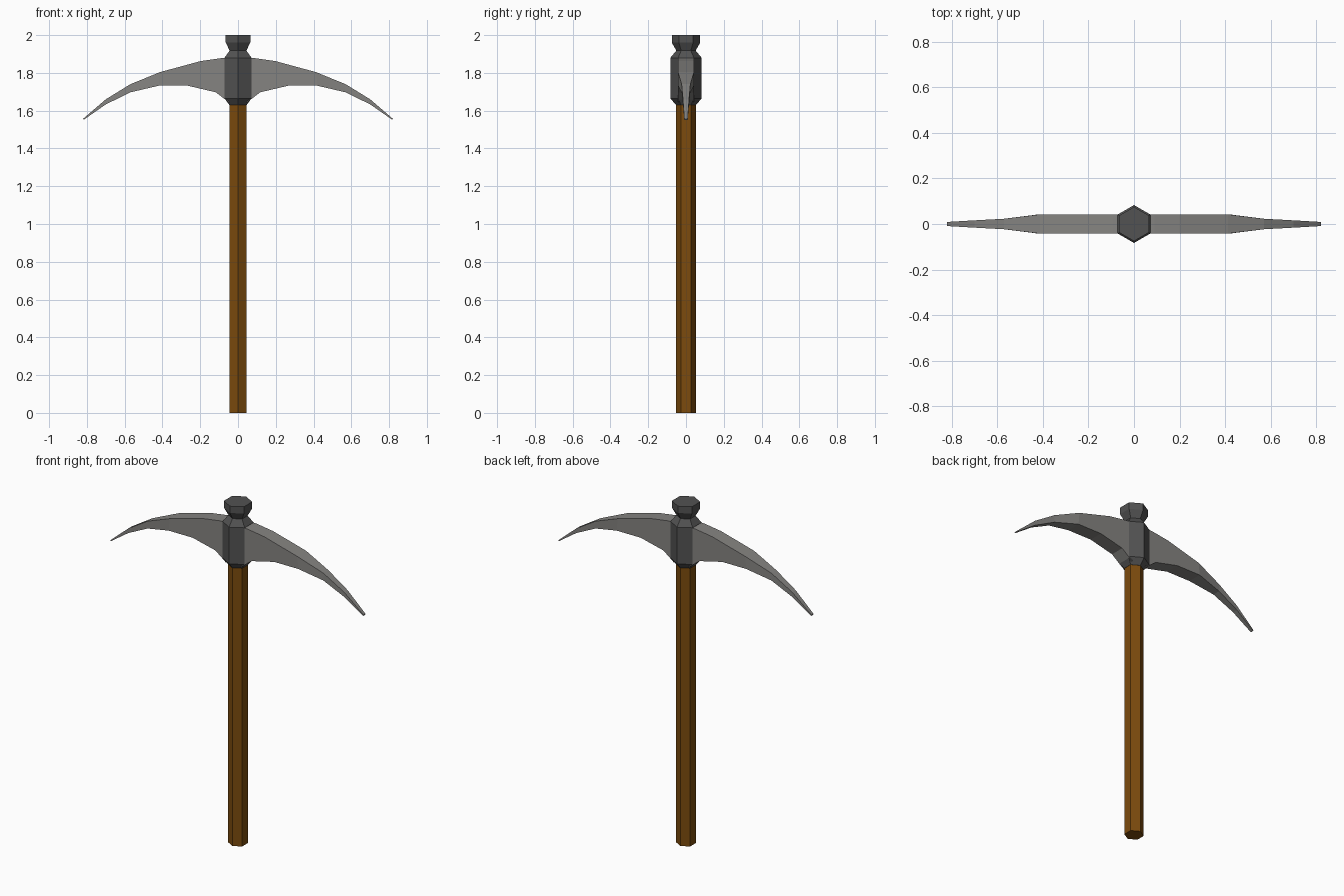
import bpy, bmesh, math

if "Cube" in bpy.data.objects:
    bpy.data.objects.remove(bpy.data.objects["Cube"])


def material(name, rgb):
    m = bpy.data.materials.new(name)
    m.diffuse_color = (*rgb, 1)
    m.use_nodes = True
    m.node_tree.nodes["Principled BSDF"].inputs["Base Color"].default_value = m.diffuse_color
    return m


wood = material("brown wood", (0.20, 0.07, 0.004))
iron = material("dark iron", (0.085, 0.085, 0.085))
steel = material("grey steel", (0.235, 0.23, 0.22))


def loft(name, rings, mat):
    """Skin a list of equal-length vertex rings and cap both ends."""
    bm = bmesh.new()
    loops = [[bm.verts.new(p) for p in ring] for ring in rings]
    n = len(loops[0])
    for a, b in zip(loops, loops[1:]):
        for i in range(n):
            j = (i + 1) % n
            bm.faces.new((a[i], a[j], b[j], b[i]))
    bm.faces.new(loops[0])
    bm.faces.new(loops[-1])
    bmesh.ops.recalc_face_normals(bm, faces=bm.faces)
    me = bpy.data.meshes.new(name)
    bm.to_mesh(me)
    bm.free()
    me.materials.append(mat)
    ob = bpy.data.objects.new(name, me)
    bpy.context.collection.objects.link(ob)
    return ob


def hexagon(r, z):
    """Six-sided ring with corners on the y axis."""
    return [(r * math.sin(k * math.pi / 3), r * math.cos(k * math.pi / 3), z)
            for k in range(6)]


# Handle
loft("handle", [hexagon(0.052, 0), hexagon(0.052, 1.64)], wood)

# Collar with neck and top knob
collar = [(0.053, 1.63), (0.083, 1.665), (0.083, 1.88),
          (0.051, 1.918), (0.075, 1.96), (0.075, 2.0)]
loft("collar", [hexagon(r, z) for r, z in collar], iron)

# Curved pick blade: (top x, top z, bottom x, bottom z, half thickness)
stations = [(0.05, 1.88, 0.05, 1.645, 0.042),
            (0.09, 1.878, 0.117, 1.697, 0.042),
            (0.20, 1.862, 0.265, 1.732, 0.042),
            (0.413, 1.804, 0.42, 1.732, 0.042),
            (0.57, 1.74, 0.57, 1.697, 0.023),
            (0.70, 1.66, 0.70, 1.633, 0.016),
            (0.82, 1.557, 0.818, 1.551, 0.009)]


def section(s, side):
    tx, tz, bx, bz, h = s
    return [(side * tx, -h, tz), (side * tx, h, tz),
            (side * bx, h, bz), (side * bx, -h, bz)]


loft("pick_blade",
     [section(s, -1) for s in reversed(stations)] + [section(s, 1) for s in stations],
     steel)
